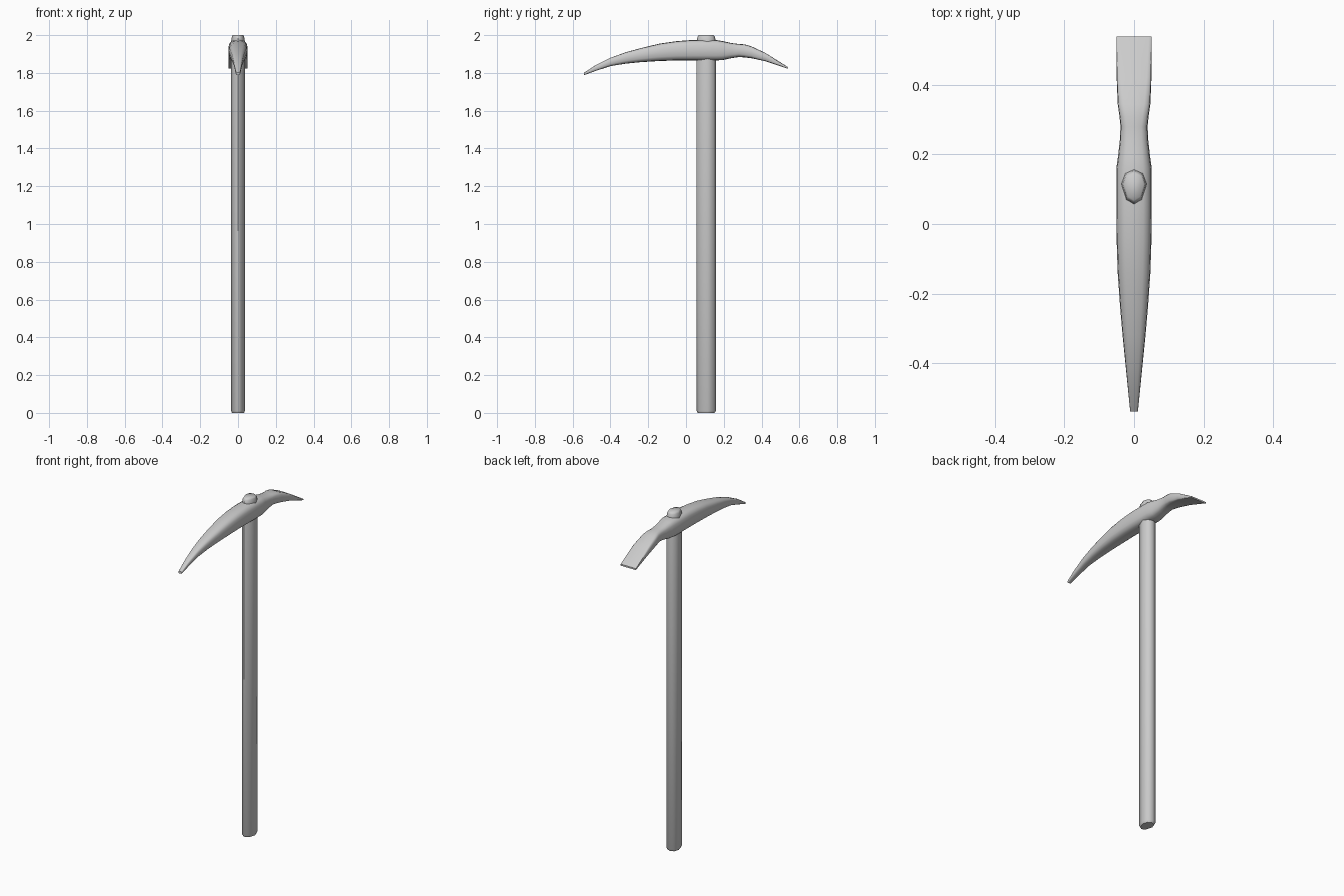
import bpy, bmesh, math

if "Cube" in bpy.data.objects:
    bpy.data.objects.remove(bpy.data.objects["Cube"])


def loft(name, rings, angle):
    """Skin a list of matching closed rings and cap both ends."""
    bm = bmesh.new()
    loops = [[bm.verts.new(p) for p in ring] for ring in rings]
    n = len(loops[0])
    for a, b in zip(loops, loops[1:]):
        for i in range(n):
            j = (i + 1) % n
            bm.faces.new((a[i], a[j], b[j], b[i]))
    bm.faces.new(loops[0])
    bm.faces.new(loops[-1])
    bmesh.ops.recalc_face_normals(bm, faces=bm.faces)
    mesh = bpy.data.meshes.new(name)
    bm.to_mesh(mesh)
    bm.free()
    obj = bpy.data.objects.new(name, mesh)
    bpy.context.collection.objects.link(obj)
    bpy.ops.object.select_all(action='DESELECT')
    obj.select_set(True)
    bpy.context.view_layer.objects.active = obj
    bpy.ops.object.shade_smooth_by_angle(angle=math.radians(angle))
    return obj


# Handle: egg-shaped eight-sided shaft with softened ends
half = [(0, .052), (.026, .04), (.037, .008), (.023, -.038), (0, -.052)]
outline = half + [(-x, y) for x, y in half[-2:0:-1]]
levels = [(0, .86), (.012, 1), (1.96, 1), (1.975, .95), (1.992, .88), (2.0, .75)]
loft("handle", [[(x * s, .107 + y * s, z) for x, y in outline]
                for z, s in levels], 60)


# Head: rounded-box sections (y, half width, bottom z, top z, squareness)
sections = [
    (-.54, .011, 1.788, 1.801, 4), (-.48, .017, 1.810, 1.840, 3.5),
    (-.40, .025, 1.836, 1.880, 3.2), (-.32, .033, 1.849, 1.909, 3),
    (-.24, .040, 1.857, 1.931, 3), (-.14, .047, 1.863, 1.955, 3),
    (-.05, .050, 1.866, 1.968, 3), (.03, .051, 1.866, 1.974, 3),
    (.16, .051, 1.866, 1.974, 3), (.195, .046, 1.868, 1.968, 3),
    (.24, .041, 1.878, 1.958, 3), (.28, .039, 1.884, 1.953, 3),
    (.31, .042, 1.882, 1.951, 3.5), (.345, .047, 1.878, 1.941, 4),
    (.42, .050, 1.862, 1.906, 6), (.54, .051, 1.822, 1.831, 10),
]


def section(y, w, z0, z1, power, n=16):
    ring = []
    for i in range(n):
        a = math.tau * i / n
        c, s = math.cos(a), math.sin(a)
        cx = math.copysign(abs(c) ** (2 / power), c)
        sz = math.copysign(abs(s) ** (2 / power), s)
        ring.append((w * cx, y, (z0 + z1) / 2 + (z1 - z0) / 2 * sz))
    return ring


loft("pick_head", [section(*s) for s in sections], 50)
